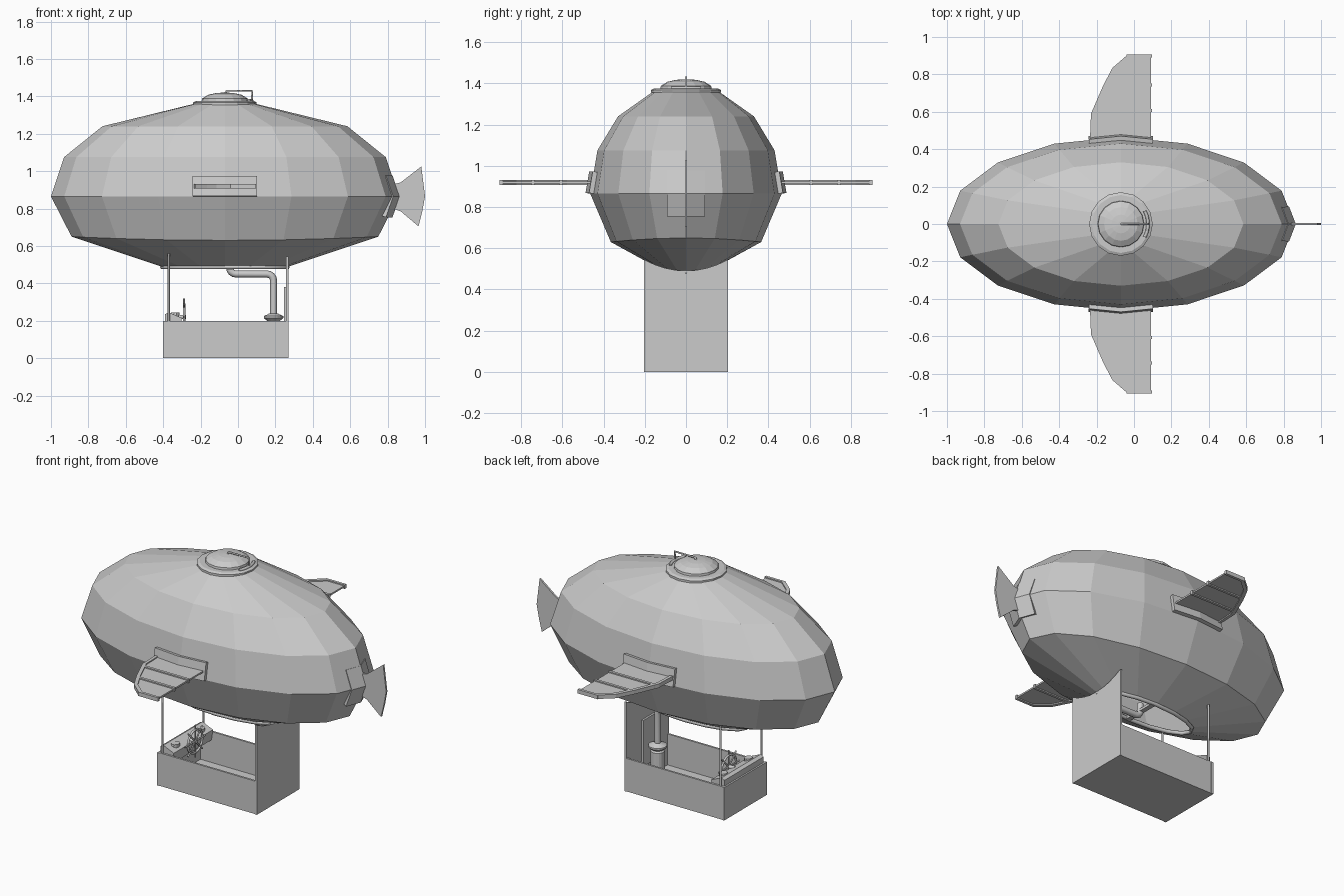
import bpy, bmesh
from math import sin, cos, pi

if "Cube" in bpy.data.objects:
    bpy.data.objects.remove(bpy.data.objects["Cube"])

CX = -0.07  # envelope centre


def mesh(name, verts, faces, solid=0):
    bm = bmesh.new()
    vs = [bm.verts.new(v) for v in verts]
    for f in faces:
        bm.faces.new([vs[i] for i in f])
    bmesh.ops.recalc_face_normals(bm, faces=bm.faces)
    me = bpy.data.meshes.new(name)
    bm.to_mesh(me)
    bm.free()
    ob = bpy.data.objects.new(name, me)
    bpy.context.collection.objects.link(ob)
    if solid:
        m = ob.modifiers.new("thickness", 'SOLIDIFY')
        m.thickness, m.offset = solid, 0
    return ob


def prism(name, pts, axis, a, b):
    """Extrude a 2D outline along an axis from a to b."""
    def place(p, t):
        q = list(p)
        q.insert('xyz'.index(axis), t)
        return q
    n = len(pts)
    verts = [place(p, a) for p in pts] + [place(p, b) for p in pts]
    faces = [range(n), range(n, 2 * n)]
    faces += [(i, (i + 1) % n, (i + 1) % n + n, i + n) for i in range(n)]
    return mesh(name, verts, faces)


def box(name, x0, x1, y0, y1, z0, z1):
    return prism(name, [(x0, y0), (x1, y0), (x1, y1), (x0, y1)], 'z', z0, z1)


def loft(name, rings, cap=True):
    n = len(rings[0])
    verts = [v for r in rings for v in r]
    faces = [(k * n + i, k * n + (i + 1) % n, (k + 1) * n + (i + 1) % n, (k + 1) * n + i)
             for k in range(len(rings) - 1) for i in range(n)]
    if cap:
        faces += [range(n), range(len(verts) - n, len(verts))]
    return mesh(name, verts, faces)


def ring(x, y, z, rx, ry, n=16, sag=0):
    return [(x + rx * cos(2 * pi * i / n), y + ry * sin(2 * pi * i / n),
             z - sag * sin(2 * pi * i / n) ** 2) for i in range(n)]


def lathe(name, x, profile, n=16):
    return loft(name, [ring(x, 0, z, r, r, n) for r, z in profile])


def tube(name, pts, r, closed=False, res=1):
    cu = bpy.data.curves.new(name, 'CURVE')
    cu.dimensions, cu.bevel_depth, cu.bevel_resolution = '3D', r, res
    cu.use_fill_caps = True
    sp = cu.splines.new('POLY')
    sp.points.add(len(pts) - 1)
    for p, c in zip(sp.points, pts):
        p.co = (*c, 1)
    sp.use_cyclic_u = closed
    ob = bpy.data.objects.new(name, cu)
    bpy.context.collection.objects.link(ob)
    bpy.ops.object.select_all(action='DESELECT')
    ob.select_set(True)
    bpy.context.view_layer.objects.active = ob
    bpy.ops.object.convert(target='MESH')
    return ob


# Faceted envelope, open underneath
loft("envelope", [ring(CX, 0, 0.49, 0.34, 0.11),
                  ring(CX, 0, 0.65, 0.82, 0.365, sag=0.02),
                  ring(CX, 0, 0.865, 0.93, 0.465),
                  ring(CX, 0, 1.075, 0.86, 0.43),
                  ring(CX, 0, 1.24, 0.655, 0.33),
                  ring(CX, 0, 1.36, 0.165, 0.16)], cap=False)
tube("opening_rim", ring(CX, 0, 0.487, 0.335, 0.11), 0.012, closed=True)
box("opening_crossbar", -0.06, -0.03, -0.11, 0.11, 0.475, 0.49)

# Top vent: flange, dome and lever
lathe("vent_flange", CX, [(0.17, 1.355), (0.17, 1.368), (0.155, 1.375), (0.125, 1.375)])
lathe("vent_dome", CX, [(0.125, 1.37), (0.122, 1.388), (0.09, 1.408), (0.05, 1.417), (0.015, 1.42)])
tube("vent_lever", [(-0.07, 0, 1.415), (-0.06, 0, 1.43), (0.075, 0, 1.43), (0.075, 0, 1.365)], 0.006)
tube("vent_hinge", [(CX + 0.145 * cos(a / 10), 0.145 * sin(a / 10), 1.378) for a in range(-5, 6, 2)], 0.009)

# Side wings, mirrored left and right
lead = [(-0.235, 0.46), (-0.23, 0.59), (-0.165, 0.74), (-0.115, 0.835), (-0.04, 0.9)]
for side, s in (("left", 1), ("right", -1)):
    outline = lead + [(0.09, 0.9), (0.09, 0.46)]
    prism(side + "_wing_skin", [(x, y * s) for x, y in outline], 'z', 0.915, 0.925)
    inner = [(x + 0.018, y - 0.012) for x, y in reversed(lead)]
    prism(side + "_wing_leading_edge", [(x, y * s) for x, y in lead + inner], 'z', 0.908, 0.932)
    for x, y in ((-0.22, 0.607), (-0.155, 0.743), (-0.04, 0.897)):
        y0, y1 = sorted((s * (y - 0.008), s * (y + 0.008)))
        box(side + "_wing_rib", x, 0.095, y0, y1, 0.908, 0.932)
    grid = [(x, s * (0.468 - 0.1 * abs(x - CX) - 0.17 * (z - 0.865)), z)
            for z in (0.865, 0.97) for x in (-0.24, CX, 0.10)]
    mesh(side + "_wing_mount", grid, [(0, 1, 4, 3), (1, 2, 5, 4)], solid=0.04)

# Tail mount and fan-shaped fin
grid = [(0.845 - 0.4 * abs(y) - 0.36 * abs(z - 0.865), y, z)
        for z in (0.76, 0.865, 0.97) for y in (-0.085, 0, 0.085)]
mesh("tail_mount", grid, [(i, i + 1, i + 4, i + 3) for i in (0, 1, 3, 4)], solid=0.04)
prism("tail_fin", [(0.83, 0.80), (0.87, 0.785), (0.965, 0.705), (0.985, 0.785), (1.0, 0.865),
                   (0.99, 0.945), (0.98, 1.025), (0.87, 0.94), (0.83, 0.93)], 'y', -0.006, 0.006)

# Basket: floor, walls and tall rear panel shaped to the envelope
box("basket_floor", -0.39, 0.265, -0.2, 0.2, 0, 0.012)
box("basket_front_wall", -0.4, -0.385, -0.205, 0.205, 0, 0.2)
for side, s in (("left", 1), ("right", -1)):
    y0, y1 = sorted((s * 0.19, s * 0.202))
    box(side + "_basket_wall", -0.39, 0.265, y0, y1, 0, 0.2)
    tube(side + "_support_rod", [(-0.37, s * 0.195, 0.01), (-0.37, s * 0.195, 0.56)], 0.006)
top = [(0.205 * t / 4, 0.49 + 0.055 * (t / 4) ** 2) for t in range(4, -5, -1)]
prism("basket_rear_panel", [(-0.205, 0), (0.205, 0)] + top, 'x', 0.257, 0.27)
box("rear_wall_plate", 0.245, 0.258, -0.06, 0.06, 0.1, 0.38)

# Console with gauges and steering wheel
prism("console", [(-0.39, 0.15), (-0.39, 0.235), (-0.37, 0.245), (-0.3, 0.215), (-0.31, 0.15)],
      'x', 0, 1).data.vertices.foreach_set(
    "co", [c for y in (-0.188, 0.188) for x, z in
           [(-0.39, 0.15), (-0.39, 0.235), (-0.37, 0.245), (-0.3, 0.215), (-0.31, 0.15)]
           for c in (x, y, z)])
for y in (-0.12, 0.12):
    loft("gauge", [ring(-0.34, y, 0.22, 0.025, 0.03, 10), ring(-0.335, y, 0.243, 0.022, 0.027, 10)])
WX, WZ = -0.288, 0.22
tube("wheel_rim", [(WX, 0.07 * cos(i * pi / 8), WZ + 0.07 * sin(i * pi / 8)) for i in range(16)],
     0.007, closed=True)
for i in range(4):
    c, k = 0.098 * cos(i * pi / 4), 0.098 * sin(i * pi / 4)
    tube("wheel_spoke", [(WX, -c, WZ - k), (WX, c, WZ + k)], 0.005)
tube("wheel_axle", [(-0.33, 0, WZ), (-0.278, 0, WZ)], 0.012)

# Burner and hot-air pipe
lathe("burner_body", 0.19, [(0.04, 0.01), (0.04, 0.19), (0.03, 0.2)])
lathe("burner_collar", 0.19, [(0.035, 0.2), (0.052, 0.215), (0.052, 0.225), (0.03, 0.235), (0.022, 0.24)])
bend = [(0.155 + 0.035 * cos(i * pi / 8), 0, 0.415 + 0.035 * sin(i * pi / 8)) for i in range(5)]
bend2 = [(-0.01 - 0.035 * sin(i * pi / 8), 0, 0.485 - 0.035 * cos(i * pi / 8)) for i in range(5)]
tube("hot_air_pipe", [(0.19, 0, 0.2)] + bend + bend2 + [(-0.045, 0, 0.53)], 0.019, res=2)
